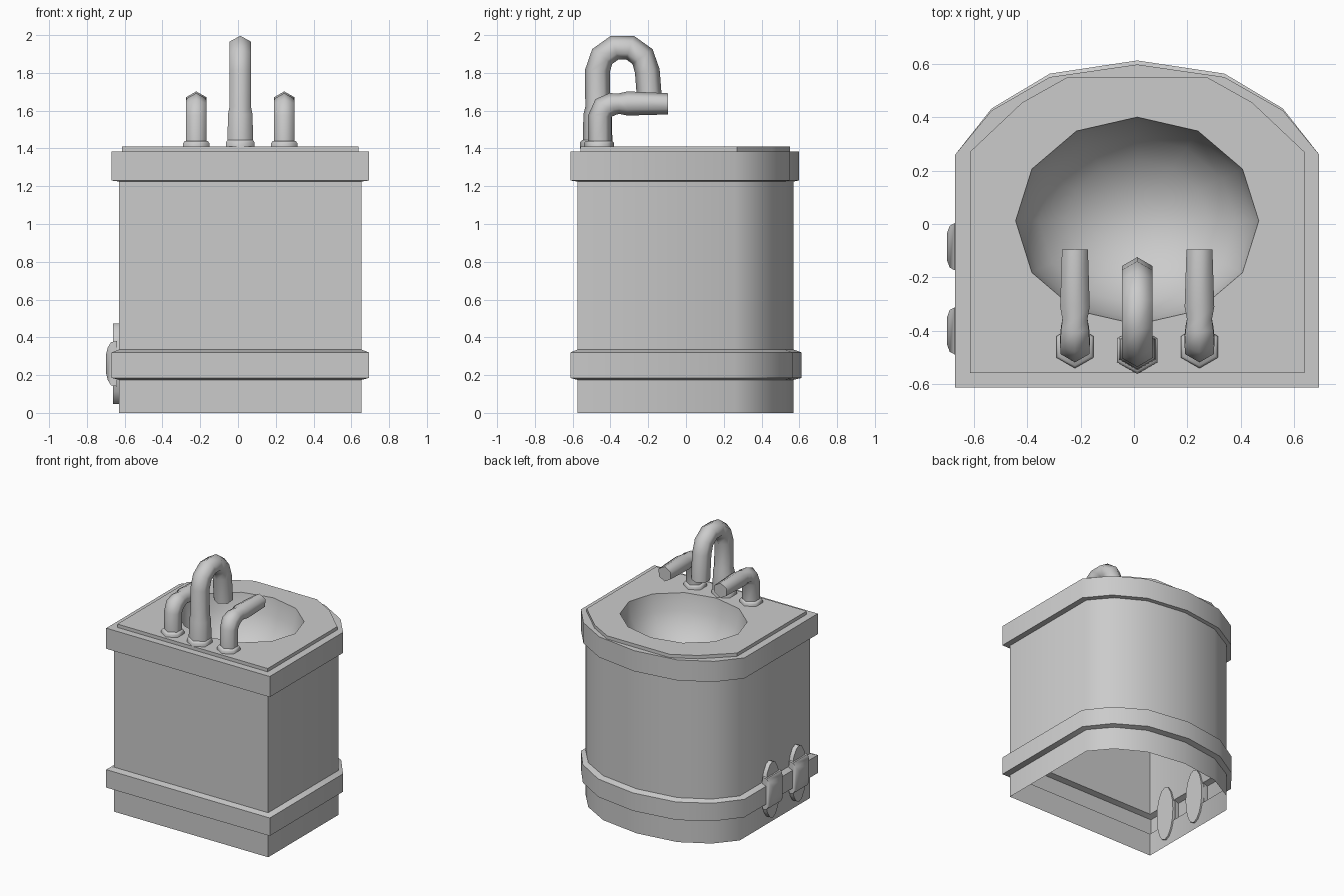
import bpy, bmesh, math

cube = bpy.data.objects.get("Cube")
if cube:
    bpy.data.objects.remove(cube, do_unlink=True)

CX = 0.012          # centre line of cabinet and spout
GREY = (0.6, 0.6, 0.6, 1)
grey = bpy.data.materials.new("plain grey")
grey.use_nodes = True
grey.diffuse_color = GREY
grey.node_tree.nodes["Principled BSDF"].inputs["Base Color"].default_value = GREY


def finish(bm, name, angle):
    bmesh.ops.recalc_face_normals(bm, faces=bm.faces[:])
    mesh = bpy.data.meshes.new(name)
    bm.to_mesh(mesh)
    bm.free()
    mesh.materials.append(grey)
    obj = bpy.data.objects.new(name, mesh)
    bpy.context.collection.objects.link(obj)
    bpy.ops.object.select_all(action='DESELECT')
    obj.select_set(True)
    bpy.context.view_layer.objects.active = obj
    bpy.ops.object.shade_smooth_by_angle(angle=math.radians(angle))
    return obj


def ring(bm, points):
    return [bm.verts.new(p) for p in points]


def bridge(bm, a, b):
    n = len(a)
    for i in range(n):
        j = (i + 1) % n
        bm.faces.new((a[i], a[j], b[j], b[i]))


def fill_between(bm, a, b):
    """Flat cap between an outer loop and a hole."""
    edges = []
    for loop in (a, b):
        for i, v in enumerate(loop):
            w = loop[(i + 1) % len(loop)]
            edges.append(bm.edges.get((v, w)) or bm.edges.new((v, w)))
    bmesh.ops.triangle_fill(bm, use_beauty=True, edges=edges)


def mirrored(half, z):
    """Closed outline from its +x half, listed front to back."""
    left = [(CX - x, y, z) for x, y in reversed(half) if x > 0]
    return [(CX + x, y, z) for x, y in half] + left


def bow_outline(hx, front, back, z):
    start = 0.26
    arc = [(1, 0), (0.8, 0.49), (0.48, 0.86), (0, 1)]
    half = [(hx, front)] + [(hx * u, start + (back - start) * v) for u, v in arc]
    return mirrored(half, z)


# Cabinet: open-bottomed shell with two raised bands
bm = bmesh.new()
body = (0.642, -0.575, 0.57)
low_band = (0.681, -0.612, 0.612)
top_band = (0.681, -0.612, 0.597)
levels = [(body, 0), (body, 0.175), (low_band, 0.185), (low_band, 0.32),
          (body, 0.335), (body, 1.225), (top_band, 1.23), (top_band, 1.385)]
loops = [ring(bm, bow_outline(*size, z)) for size, z in levels]
for a, b in zip(loops, loops[1:]):
    bridge(bm, a, b)

# Raised counter plate
plate = [(0.626, -0.558), (0.626, 0.27), (0.43, 0.455), (0.26, 0.55)]
plate_low = ring(bm, mirrored(plate, 1.385))
plate_top = ring(bm, mirrored(plate, 1.41))
fill_between(bm, loops[-1], plate_low)
bridge(bm, plate_low, plate_top)

# Basin bowl sunk into the plate
SIDES, RINGS, DEPTH = 12, 5, 0.4
bowl = []
for k in range(RINGS):
    t = math.pi / 2 * k / RINGS
    bowl.append(ring(bm, [
        (CX + 0.455 * math.cos(t) * math.cos(a),
         0.012 + 0.388 * math.cos(t) * math.sin(a),
         1.41 - DEPTH * math.sin(t))
        for a in (math.tau * i / SIDES for i in range(SIDES))]))
fill_between(bm, plate_top, bowl[0])
for a, b in zip(bowl, bowl[1:]):
    bridge(bm, a, b)
tip = bm.verts.new((CX, 0.012, 1.41 - DEPTH))
for i in range(SIDES):
    bm.faces.new((bowl[-1][i], bowl[-1][(i + 1) % SIDES], tip))
finish(bm, "basin_cabinet", 42)


def pipe(name, x, path):
    """Six-sided tube through (y, z, radius) points at a fixed x."""
    bm = bmesh.new()
    rings = []
    for i, (y, z, r) in enumerate(path):
        y0, z0, _ = path[max(i - 1, 0)]
        y1, z1, _ = path[min(i + 1, len(path) - 1)]
        size = math.hypot(y1 - y0, z1 - z0)
        ny, nz = -(z1 - z0) / size, (y1 - y0) / size
        rings.append(ring(bm, [
            (x + r * math.sin(a), y + r * math.cos(a) * ny, z + r * math.cos(a) * nz)
            for a in (math.tau * s / 6 for s in range(6))]))
    for a, b in zip(rings, rings[1:]):
        bridge(bm, a, b)
    bm.faces.new(rings[0])
    bm.faces.new(rings[-1])
    return finish(bm, name, 65)


def flange(name, x, y, r, height):
    pipe(name, x, [(y, 1.40, r), (y, 1.40 + height * 0.7, r), (y, 1.40 + height, r * 0.88)])


# Spout: thick stem, half-circle bend, short drop
spout = [(-0.468, 1.41, 0.079), (-0.468, 1.58, 0.075), (-0.467, 1.62, 0.066)]
for i in range(6):
    a = math.pi * (1 - i / 5)
    spout.append((-0.337 + 0.132 * math.cos(a), 1.81 + 0.13 * math.sin(a), 0.066))
spout.append((-0.19, 1.62, 0.066))
pipe("spout", CX, spout)
flange("spout_flange", CX, -0.473, 0.088, 0.045)

# Two lever taps
lever = [(-0.456, 1.41, 0.062), (-0.456, 1.57, 0.062), (-0.435, 1.615, 0.064),
         (-0.39, 1.635, 0.06), (-0.355, 1.637, 0.054), (-0.31, 1.638, 0.064),
         (-0.095, 1.636, 0.056)]
for side, x in (("right", -0.221), ("left", 0.245)):
    pipe(side + "_tap", x, lever)
    flange(side + "_tap_flange", x, -0.46, 0.08, 0.04)

# Oval side fittings, each with a raised pad over the lower band
for side, y in (("front", -0.4), ("back", -0.085)):
    bm = bmesh.new()
    discs = [ring(bm, [(x, y + 0.088 * math.cos(a), 0.26 + 0.212 * math.sin(a))
                       for a in (math.tau * i / 16 for i in range(16))])
             for x in (-0.618, -0.662)]
    bridge(bm, *discs)
    for d in discs:
        bm.faces.new(d)
    finish(bm, side + "_oval_plate", 40)

    bm = bmesh.new()
    pads = []
    for x, hy, hz in ((-0.64, 0.088, 0.12), (-0.672, 0.088, 0.115),
                      (-0.69, 0.078, 0.085), (-0.7, 0.05, 0.045)):
        pads.append(ring(bm, [(x, y + sy * hy, 0.26 + sz * hz)
                              for sy, sz in ((1, 1), (-1, 1), (-1, -1), (1, -1))]))
    for a, b in zip(pads, pads[1:]):
        bridge(bm, a, b)
    bm.faces.new(pads[0])
    bm.faces.new(pads[-1])
    finish(bm, side + "_pad", 50)
